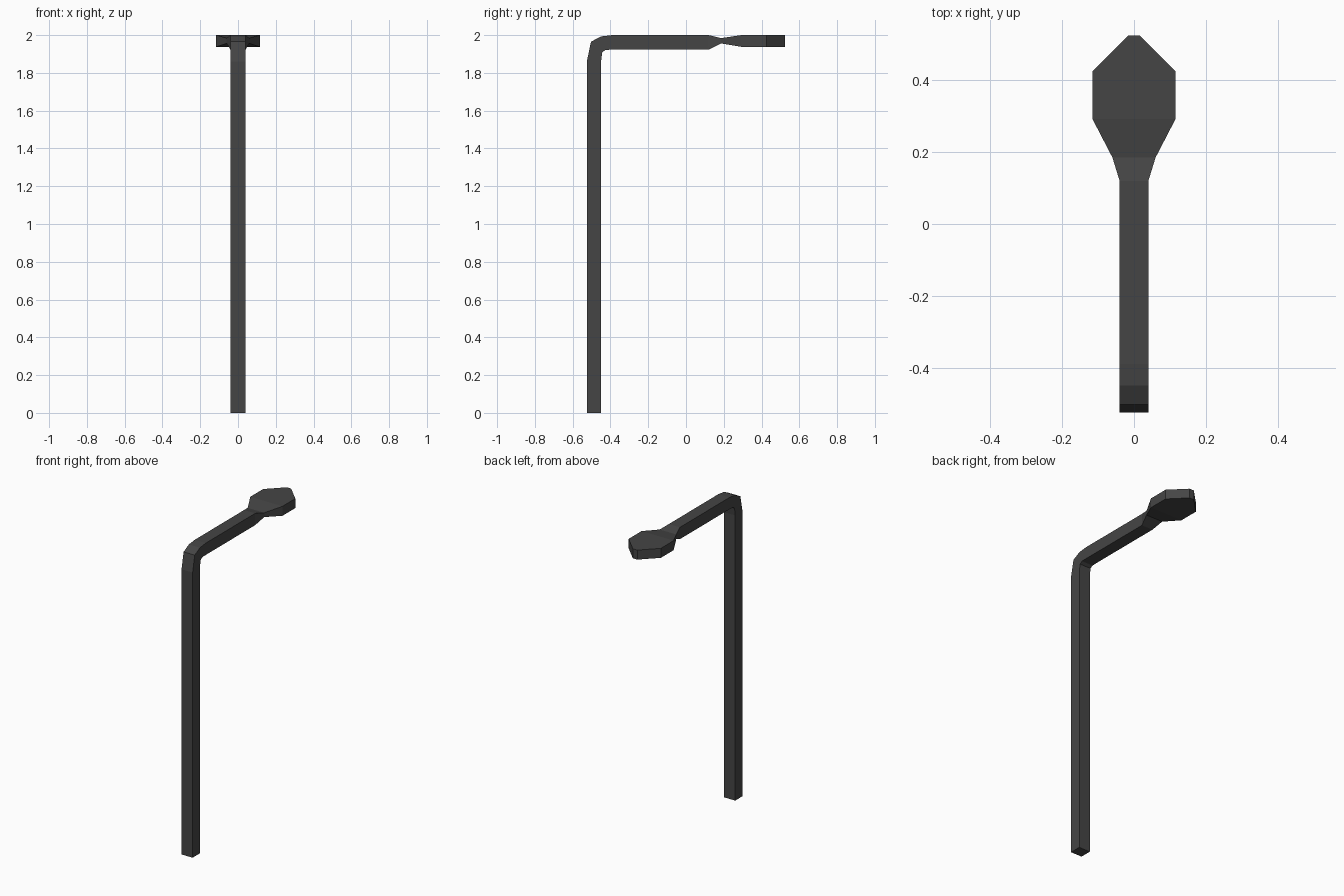
import bpy
import bmesh

if "Cube" in bpy.data.objects:
    bpy.data.objects.remove(bpy.data.objects["Cube"])

# Single dark metal colour
metal = bpy.data.materials.new("dark_grey_metal")
metal.use_nodes = True
colour = (0.06, 0.06, 0.06, 1)
metal.diffuse_color = colour
metal.node_tree.nodes["Principled BSDF"].inputs["Base Color"].default_value = colour


def loft(name, sections):
    """Skin rectangular sections: outer (y, z), inner (y, z), half width."""
    bm = bmesh.new()
    rings = []
    for outer, inner, w in sections:
        corners = [(-w, *outer), (w, *outer), (w, *inner), (-w, *inner)]
        rings.append([bm.verts.new(c) for c in corners])
    for a, b in zip(rings, rings[1:]):
        for i in range(4):
            j = (i + 1) % 4
            bm.faces.new((a[i], a[j], b[j], b[i]))
    bm.faces.new(rings[0])
    bm.faces.new(rings[-1])
    bmesh.ops.recalc_face_normals(bm, faces=bm.faces)
    mesh = bpy.data.meshes.new(name)
    bm.to_mesh(mesh)
    bm.free()
    mesh.materials.append(metal)
    obj = bpy.data.objects.new(name, mesh)
    bpy.context.collection.objects.link(obj)
    return obj


half = 0.04
# Upright post, then the rounded elbow
post = [
    ((-0.525, 0), (-0.45, 0), half),
    ((-0.525, 1.86), (-0.45, 1.86), half),
    ((-0.503, 1.965), (-0.443, 1.91), half),
    ((-0.45, 1.993), (-0.425, 1.922), half),
    ((-0.39, 2.0), (-0.39, 1.923), half),
]


def upright(y, top, bottom, w):
    return ((y, top), (y, bottom), w)


# Horizontal arm, pinched neck and pointed lamp head
arm = [
    upright(0.12, 2.0, 1.923, half),
    upright(0.185, 1.984, 1.956, 0.06),
    upright(0.293, 2.0, 1.938, 0.116),
    upright(0.425, 2.0, 1.938, 0.116),
    upright(0.525, 2.0, 1.938, 0.016),
]

loft("street_lamp_post", post + arm)
